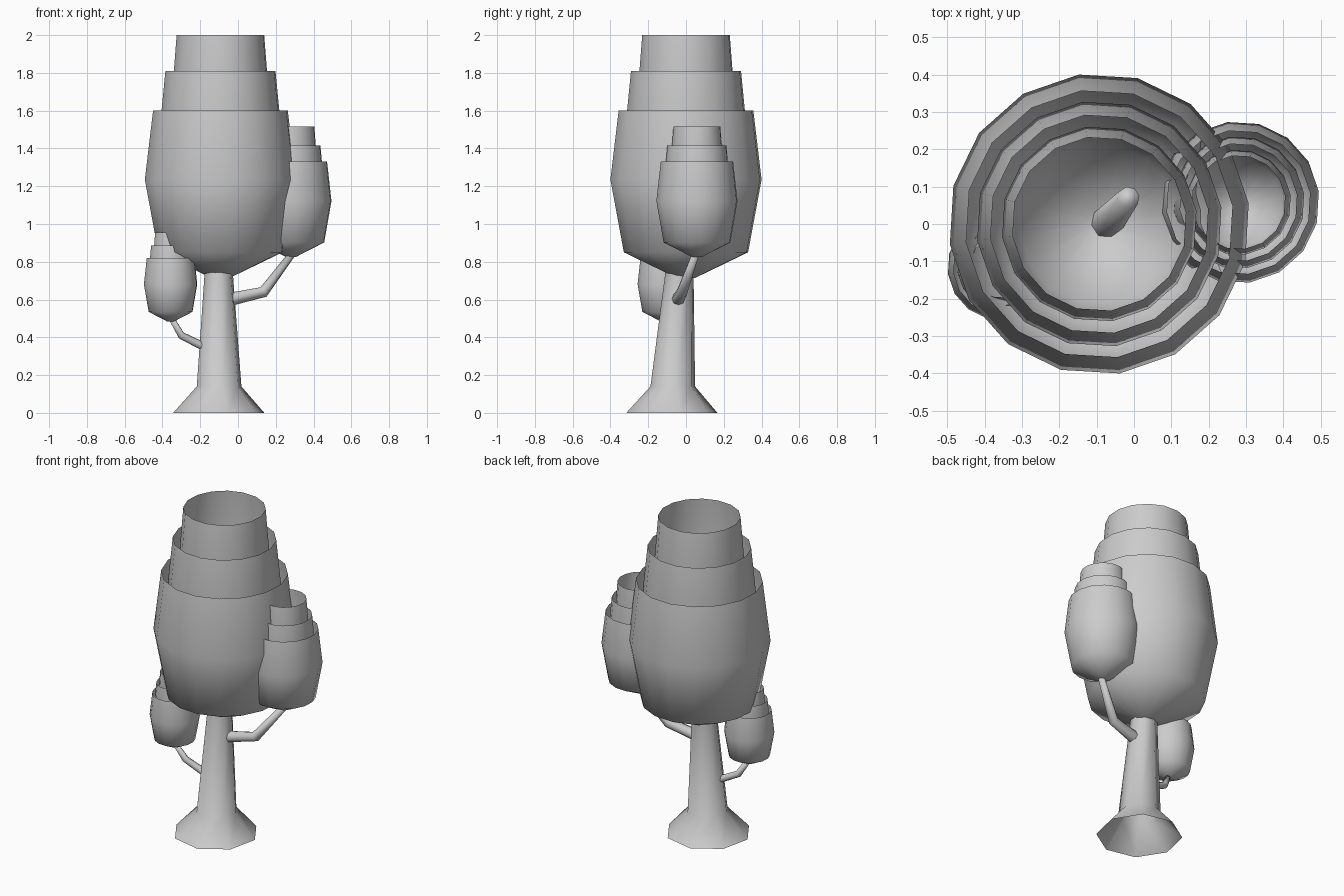
import bpy, math
from mathutils import Vector

cube = bpy.data.objects.get("Cube")
if cube:
    bpy.data.objects.remove(cube)

grey = bpy.data.materials.new("plain grey")
grey.use_nodes = True
colour = (0.6, 0.6, 0.6, 1)
grey.diffuse_color = colour
grey.node_tree.nodes["Principled BSDF"].inputs["Base Color"].default_value = colour


def skin(name, rings, cap_first=False, cap_last=False):
    """Join equal rings of points into one smooth surface."""
    n = len(rings[0])
    verts = [p for ring in rings for p in ring]
    faces = [(k * n + i, k * n + (i + 1) % n, (k + 1) * n + (i + 1) % n, (k + 1) * n + i)
             for k in range(len(rings) - 1) for i in range(n)]
    if cap_first:
        faces.append(tuple(reversed(range(n))))
    if cap_last:
        faces.append(tuple(range(len(verts) - n, len(verts))))
    mesh = bpy.data.meshes.new(name)
    mesh.from_pydata(verts, [], faces)
    mesh.materials.append(grey)
    mesh.polygons.foreach_set("use_smooth", [True] * len(faces))
    obj = bpy.data.objects.new(name, mesh)
    bpy.context.collection.objects.link(obj)
    return obj


def ring(centre, radius, sides, turn=0.0, direction=None):
    """A ring of points, level or square to a direction."""
    points = []
    for i in range(sides):
        a = turn + math.tau * i / sides
        p = Vector((radius * math.cos(a), radius * math.sin(a), 0))
        if direction:
            p.rotate(direction.to_track_quat("Z", "Y"))
        points.append(Vector(centre) + p)
    return points


# Cup outline from the closed bottom to the open rim: radius, depth below rim
CUP = [(0.05, 0.885), (0.332, 0.75), (0.404, 0.365), (0.36, 0.0)]
TIERS = [("lower", 1.0), ("middle", 0.817), ("upper", 0.65)]


def crown(name, x, y, width, height, rims):
    """Three nested open cups, each narrower and higher than the last."""
    for (tier, narrow), rim in zip(TIERS, rims):
        rings = [ring((x, y, rim - d * height), r * width * narrow, 16, math.radians(7.8))
                 for r, d in CUP]
        skin(f"{name}_{tier}_cup", rings, cap_first=True)


def branch(name, points, radii):
    """A bent tapering tube."""
    path = [Vector(p) for p in points]
    rings = []
    for i, (p, r) in enumerate(zip(path, radii)):
        along = path[min(i + 1, len(path) - 1)] - path[max(i - 1, 0)]
        rings.append(ring(p, r, 8, 0, along))
    skin(name, rings, cap_last=True)


# Crowns
crown("main_crown", -0.093, 0, 1.0, 1.0, (1.6, 1.81, 2.0))
crown("left_crown", 0.28, 0.058, 0.537, 0.57, (1.33, 1.415, 1.515))
crown("right_crown", -0.357, -0.115, 0.353, 0.38, (0.82, 0.885, 0.955))

# Trunk with flared open foot; its tip rises inside the crown
trunk = [(-0.102, -0.075, 0, 0.245), (-0.1, -0.07, 0.14, 0.12),
         (-0.102, -0.035, 0.74, 0.076), (-0.075, 0.0, 1.1, 0.045),
         (-0.015, 0.07, 1.3, 0.03)]
skin("trunk", [ring((x, y, z), r, 8, math.radians(10)) for x, y, z, r in trunk], cap_last=True)

# Branches
branch("left_branch", [(-0.07, -0.045, 0.595), (0.135, -0.02, 0.64), (0.285, 0.05, 0.84)],
       (0.036, 0.03, 0.02))
branch("right_branch", [(-0.17, -0.07, 0.345), (-0.3, -0.09, 0.41), (-0.352, -0.115, 0.5)],
       (0.022, 0.02, 0.016))
